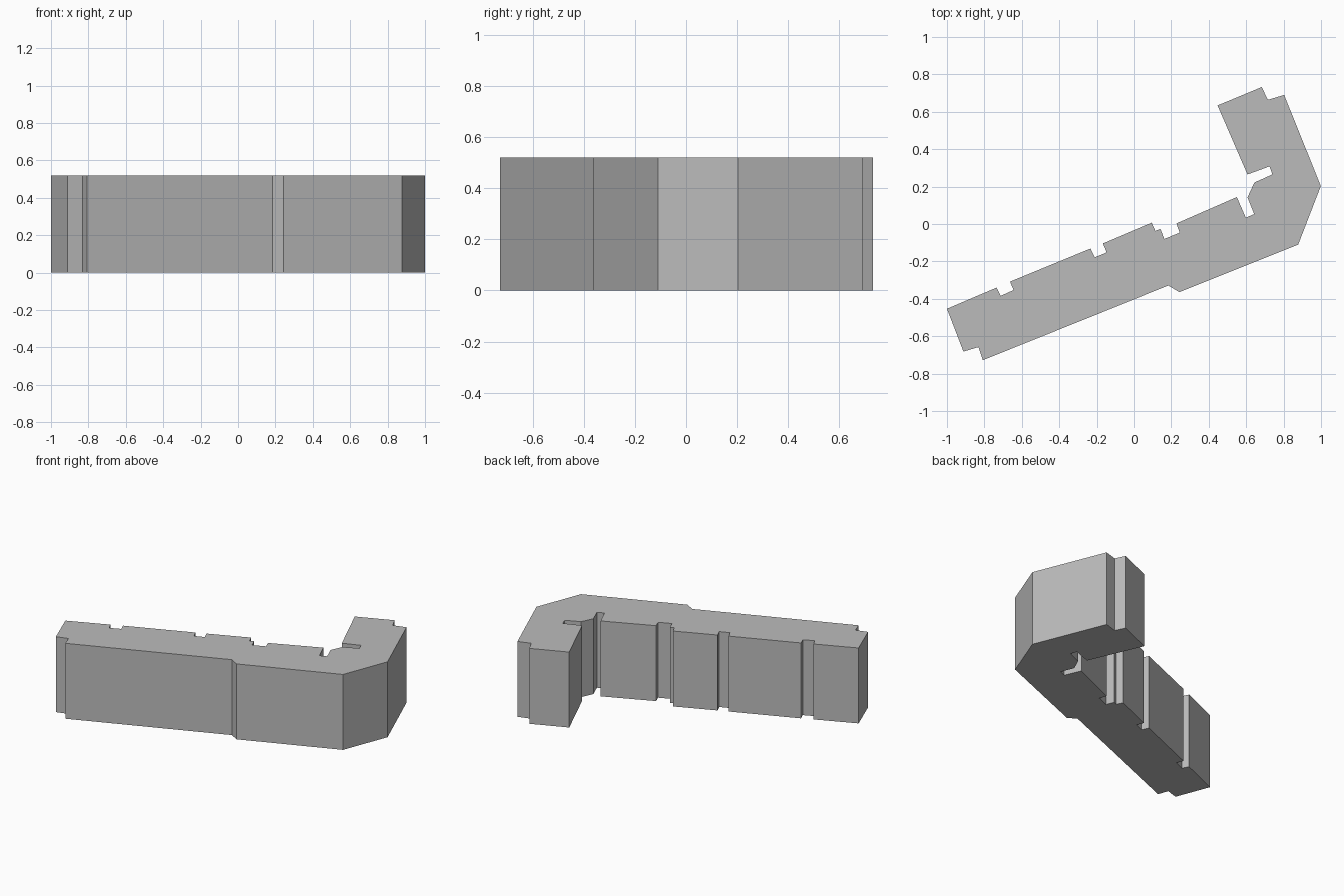
import bpy
import bmesh

HEIGHT = 0.52

default_cube = bpy.data.objects.get("Cube")
if default_cube:
    bpy.data.objects.remove(default_cube, do_unlink=True)


def make_material(name, colour):
    material = bpy.data.materials.new(name)
    material.use_nodes = True
    material.diffuse_color = colour
    material.node_tree.nodes["Principled BSDF"].inputs["Base Color"].default_value = colour
    return material


def extrude_outline(name, outline, height, material):
    """Raise a closed floor plan into a solid prism standing on the ground."""
    bm = bmesh.new()
    floor = bm.faces.new([bm.verts.new((x, y, 0)) for x, y in outline])
    raised = bmesh.ops.extrude_face_region(bm, geom=[floor], use_keep_orig=True)
    top_verts = [item for item in raised["geom"] if isinstance(item, bmesh.types.BMVert)]
    bmesh.ops.translate(bm, vec=(0, 0, height), verts=top_verts)
    bmesh.ops.recalc_face_normals(bm, faces=bm.faces)
    mesh = bpy.data.meshes.new(name)
    bm.to_mesh(mesh)
    bm.free()
    mesh.materials.append(material)
    building = bpy.data.objects.new(name, mesh)
    bpy.context.collection.objects.link(building)
    return building


# Rear wall of the long wing, with its narrow recesses
rear_wall = [
    (-1.0, -0.453),
    (-0.735, -0.34), (-0.713, -0.384), (-0.644, -0.353), (-0.663, -0.308),
    (-0.233, -0.131), (-0.211, -0.178), (-0.147, -0.152), (-0.167, -0.104),
    (0.095, 0.007), (0.115, -0.037), (0.142, -0.026),
    (0.163, -0.08), (0.245, -0.046), (0.227, 0.003),
    (0.55, 0.144),
]

# Inner corner where the two wings meet
inner_corner = [
    (0.598, 0.034), (0.643, 0.053), (0.607, 0.142), (0.644, 0.222),
    (0.74, 0.265), (0.725, 0.308), (0.607, 0.265),
]

# Short wing, stepped end and chamfered outer corner
short_wing = [
    (0.447, 0.634), (0.683, 0.732), (0.716, 0.664), (0.803, 0.69),
    (0.999, 0.203), (0.878, -0.11),
]

# Front wall with its setback, and the stepped far end
front_wall = [
    (0.243, -0.364), (0.184, -0.329),
    (-0.808, -0.728), (-0.832, -0.658), (-0.912, -0.682),
]

grey = make_material("plain grey", (0.5, 0.5, 0.5, 1))
extrude_outline("angled_building", rear_wall + inner_corner + short_wing + front_wall, HEIGHT, grey)
